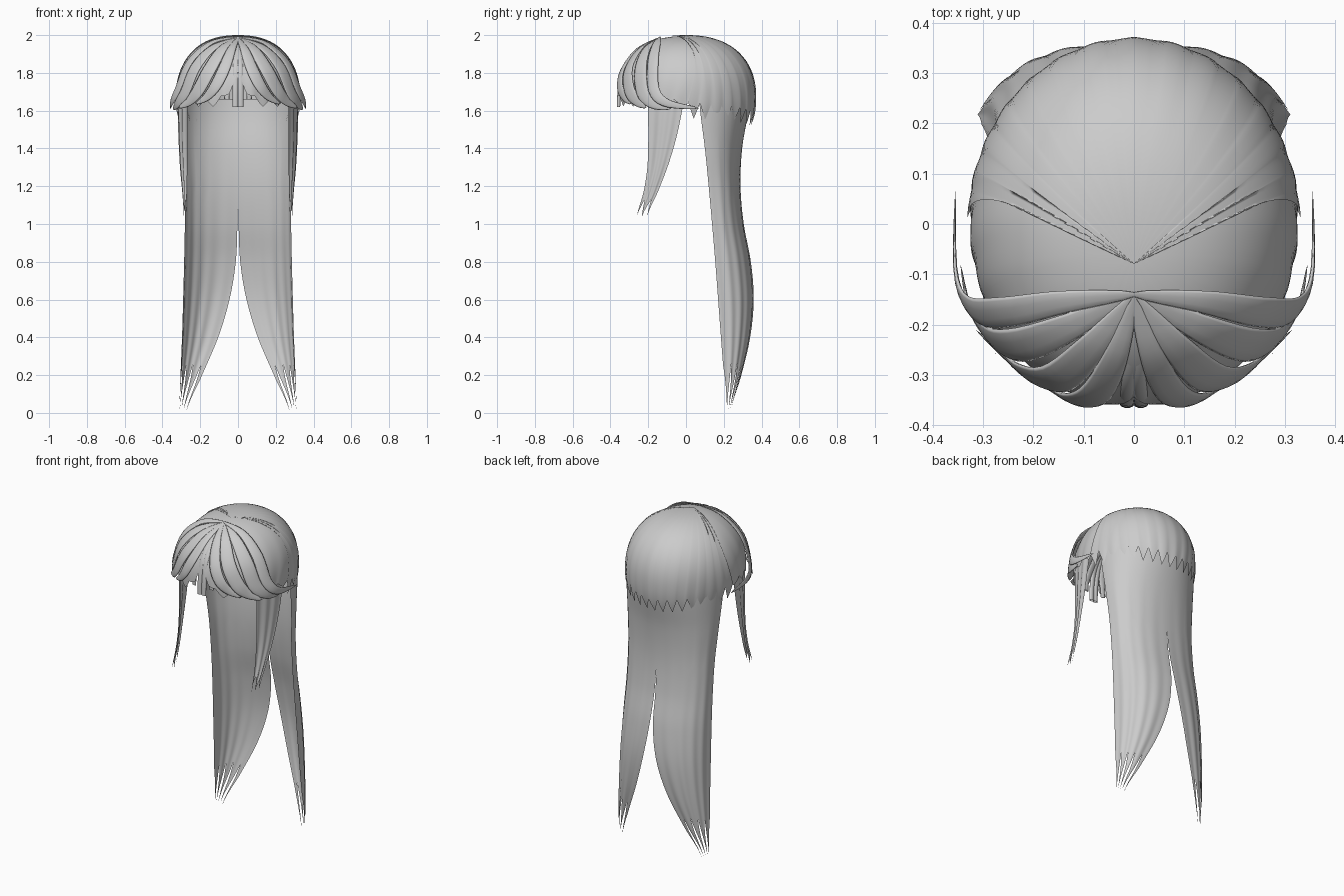
import bpy, math
from mathutils import Vector

if "Cube" in bpy.data.objects:
    bpy.data.objects.remove(bpy.data.objects["Cube"])


def spline(keys, t):
    """Smooth curve through evenly spaced keys, t in 0..1"""
    n = len(keys) - 1
    i = min(int(t * n), n - 1)
    f = t * n - i
    a, b, c, d = (keys[max(0, min(n, i + k))] for k in (-1, 0, 1, 2))
    return [0.5 * (2 * q + (r - p) * f + (2 * p - 5 * q + 4 * r - s) * f * f
                   + (3 * q - p - 3 * r + s) * f ** 3) for p, q, r, s in zip(a, b, c, d)]


def zigzag(u, n):
    """Saw wave: 1 at both ends, 0 in the middle of each of n teeth"""
    return abs(2 * ((u * n) % 1) - 1)


def sheet(name, f, nu, nv, closed=False):
    """Surface patch from f(u, v), mirrored across x"""
    cols = nu if closed else nu + 1
    verts = [f(i / nu, j / nv) for j in range(nv + 1) for i in range(cols)]
    faces = [(j * cols + i, j * cols + (i + 1) % cols,
              (j + 1) * cols + (i + 1) % cols, (j + 1) * cols + i)
             for j in range(nv) for i in range(nu)]
    me = bpy.data.meshes.new(name)
    me.from_pydata(verts, [], faces)
    me.update()
    ob = bpy.data.objects.new(name, me)
    bpy.context.collection.objects.link(ob)
    m = ob.modifiers.new("mirror", 'MIRROR')
    m.use_clip = True
    m.merge_threshold = 0.0005
    for p in me.polygons:
        p.use_smooth = True
    return ob


MID = Vector((0, 0, 1.67))


def on_skull(p, lift=0.0):
    """Push a point onto the head-shaped dome"""
    d = Vector(p) - MID
    rho = math.hypot(d.x / 0.33, d.y / 0.37)
    n, c = (2.3, 0.33) if d.z > 0 else (2, 0.42)
    s = (rho ** n + abs(d.z / c) ** n) ** (-1 / n)
    return MID + d * s * (1 + lift)


def fan(pole, az0, az1, edge, bow, lift):
    """Dome patch radiating from a pole to a jagged lower edge"""
    def f(u, v):
        a = az0 + (az1 - az0) * u
        end = Vector((0.33 * math.cos(a), 0.37 * math.sin(a), edge(u)))
        p0, p1 = Vector(pole) - MID, end - MID
        ang = p0.angle(p1)
        d = (p0.normalized() * math.sin((1 - v) * ang) + p1.normalized() * math.sin(v * ang))
        d.y += bow * math.sin(math.pi * v) * (1 - u) ** 2
        p = on_skull(MID + d, lift + 0.006 * v ** 3 * math.cos(u * 44))
        if u == 1:
            p.x = 0
        return p
    return f


# Back cap with jagged hem
sheet("back_cap", fan((0, -0.08, 2), 0.03, math.pi / 2,
      lambda u: 1.6 - 0.05 * u + 0.09 * (zigzag(u, 9) - 0.5), 0.27, 0.0), 72, 24)
# Front cap under the fringe, tucked beneath the back cap
sheet("front_cap", fan((0, -0.06, 2), 0.1, -math.pi / 2,
      lambda u: 1.62 + 0.04 * zigzag(u, 6) + 0.16 * max(0, (u - 0.75) / 0.25) ** 2,
      0.36, -0.014), 60, 20)

# Long back hair: inner x, back y, outer x, front y from the top down
BACK = [(0.0, .345, .31, .06), (0.0, .33, .308, .075), (0.0, .297, .297, .10),
        (0.0, .288, .283, .12), (.003, .305, .28, .138), (.012, .342, .283, .155),
        (.045, .357, .288, .17), (.105, .338, .294, .185), (.19, .292, .303, .20),
        (.275, .235, .313, .212)]


def back_hair(u, v):
    w = 1 - abs(2 * ((u * 4.5) % 1) - 1)
    z0 = 0.01 + 0.06 * (1 - u) * u + 0.24 * w ** 1.3
    z = 1.66 + (z0 - 1.66) * v
    xi, yb, xo, yf = spline(BACK, min(1, max(0, (1.8 - z) / 1.8)))
    a = u * math.pi / 2
    k = 1 + 0.016 * math.cos(u * 5 * 2 * math.pi) * max(0, v - 0.12)
    e = 0.98 - 0.1 * min(1, v * 3)
    return (xi + (xo - xi) * math.sin(a) ** e * k,
            yf + (yb - yf) * max(0, math.cos(a)) ** e * k, z)


sheet("back_hair", back_hair, 72, 48)

# Side locks: front y, back y, front x, back x from the top down
SIDE = [(-.20, -.01, .265, .315), (-.20, -.03, .265, .316), (-.20, -.06, .265, .312),
        (-.205, -.10, .265, .305), (-.225, -.15, .268, .293), (-.26, -.205, .272, .285)]


def side_lock(u, v):
    z = 1.66 + (1.04 + 0.09 * zigzag(u * 0.98 + 0.26, 2) - 1.66) * v
    yf, yb, xf, xb = spline(SIDE, min(1, (1.68 - z) / 0.64))
    return (xf + (xb - xf) * math.sin(u * math.pi / 2) + 0.003 * math.cos(u * 18),
            yf + (yb - yf) * u, z)


sheet("side_lock", side_lock, 24, 24)


def strand(name, keys, width, thick=0.007, blunt=0.0):
    """Flattened tapering lock lying along a path around the head"""
    def f(u, v):
        p = Vector(spline(keys, v))
        t = Vector(spline(keys, min(1, v + .02))) - Vector(spline(keys, max(0, v - .02)))
        out = (p - MID + Vector((0, 0, 0.05))).normalized()
        side = t.cross(out).normalized()
        out = side.cross(t).normalized()
        w = max(blunt * min(1, v * 2), math.sin(math.pi * (0.03 + 0.97 * v)) ** 0.8)
        a = 2 * math.pi * u
        return p + side * (math.cos(a) * w * width) + out * (math.sin(a) * thick * w)
    return sheet(name, f, 10, 22, True)


# Swept fringe locks fanning out from the parting
strand("fringe_outer", [(0, -.14, 1.99), (.14, -.155, 1.96), (.255, -.175, 1.86),
                        (.32, -.17, 1.71), (.354, -.10, 1.64), (.355, .07, 1.612)], 0.034)
strand("fringe_side", [(0, -.14, 1.985), (.13, -.205, 1.935), (.225, -.24, 1.83),
                       (.28, -.23, 1.70), (.325, -.17, 1.635), (.345, -.08, 1.61)], 0.042)
strand("fringe_middle", [(0, -.145, 1.985), (.08, -.24, 1.93), (.15, -.305, 1.82),
                         (.21, -.3, 1.71), (.26, -.26, 1.65), (.315, -.21, 1.615)], 0.042)
strand("fringe_inner", [(0, -.15, 1.985), (.035, -.26, 1.925), (.075, -.335, 1.82),
                        (.12, -.35, 1.73), (.17, -.325, 1.67), (.225, -.29, 1.635)], 0.034)
# Short blunt tuft hanging over the forehead
strand("forehead_tuft", [(.004, -.17, 1.965), (.008, -.27, 1.90), (.012, -.33, 1.82),
                         (.014, -.352, 1.72), (.014, -.357, 1.62)], 0.017, 0.01, 0.9)
strand("forehead_wisp", [(.01, -.2, 1.95), (.03, -.29, 1.87), (.045, -.335, 1.78),
                         (.055, -.345, 1.72), (.06, -.345, 1.66)], 0.02, 0.006, 0.7)
